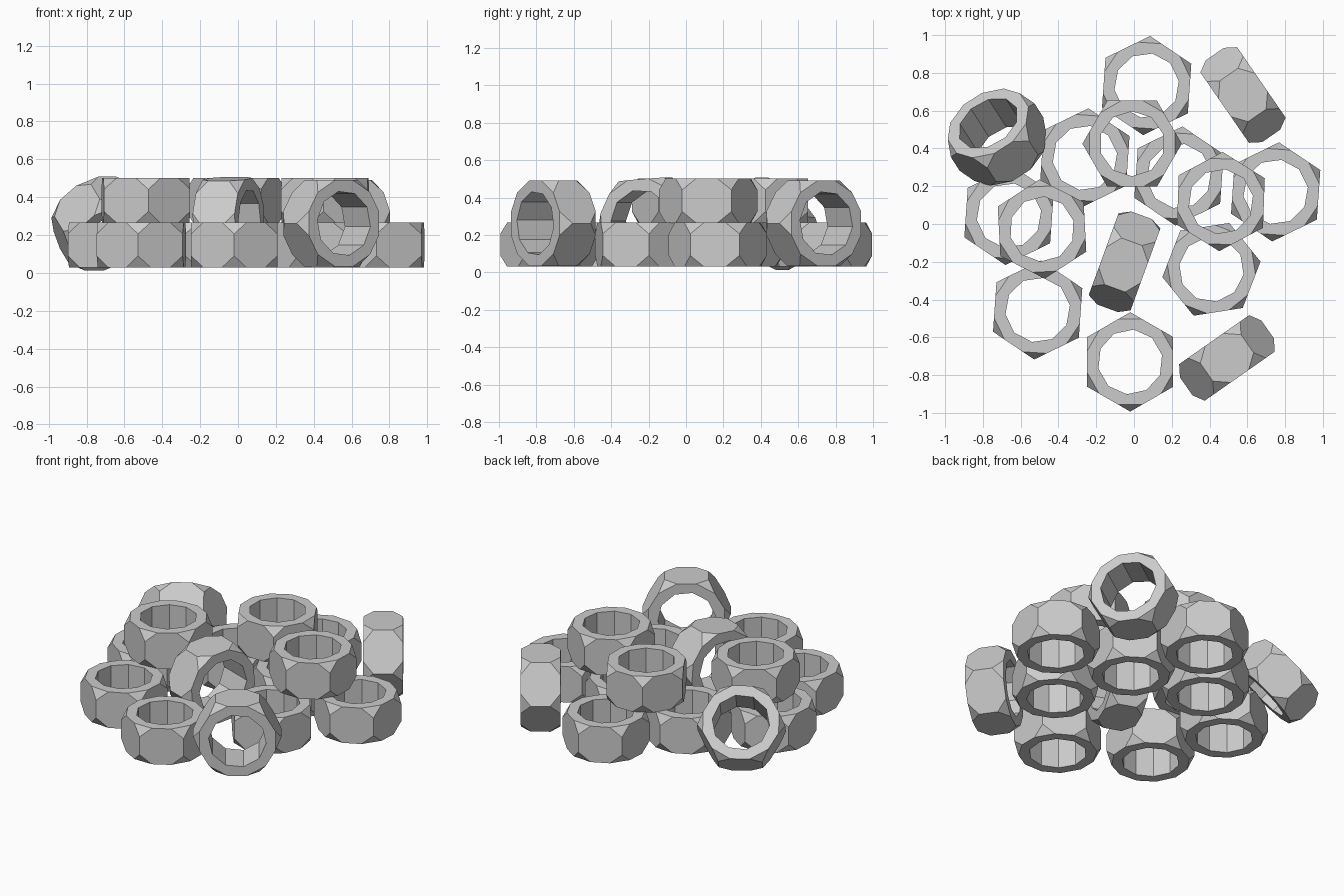
import bpy, bmesh
from math import radians, sin, cos, pi
from mathutils import Matrix, Vector

if "Cube" in bpy.data.objects:
    bpy.data.objects.remove(bpy.data.objects["Cube"], do_unlink=True)

R, HALF = 0.263, 0.118          # corner radius and half thickness of a nut
BORE, BORE_SIDES = 0.172, 10
CUT, DROP = 0.28, 0.06          # corner cut along each edge, and down the corner

steel = bpy.data.materials.new("steel_grey")
steel.use_nodes = True
colour = (0.6, 0.6, 0.6, 1)
steel.diffuse_color = colour
steel.node_tree.nodes["Principled BSDF"].inputs["Base Color"].default_value = colour


def nut_mesh():
    """Hexagonal nut with its axis on z and a corner on x."""
    bm = bmesh.new()
    corners = [Vector((R * cos(i * pi / 3), R * sin(i * pi / 3), 0)) for i in range(6)]
    # outer body with the corners cut off at both ends
    for i, c in enumerate(corners):
        for s in (-1, 1):
            bm.verts.new(c + Vector((0, 0, s * (HALF - DROP))))
            for j in (i - 1, (i + 1) % 6):
                bm.verts.new(c.lerp(corners[j], CUT) + Vector((0, 0, s * HALF)))
    bmesh.ops.convex_hull(bm, input=bm.verts[:])
    bmesh.ops.dissolve_limit(bm, angle_limit=0.01, verts=bm.verts[:], edges=bm.edges[:])
    bm.normal_update()
    caps = [f for f in bm.faces if abs(f.normal.z) > 0.99]
    rims = [list(f.edges) for f in caps]
    heights = [f.calc_center_median().z for f in caps]
    bmesh.ops.delete(bm, geom=caps, context='FACES_ONLY')
    # end rings and bore wall
    circles = []
    for rim, z in zip(rims, heights):
        made = bmesh.ops.create_circle(bm, segments=BORE_SIDES, radius=BORE,
                                       matrix=Matrix.Translation((0, 0, z)))
        circle = list({e for v in made["verts"] for e in v.link_edges})
        bmesh.ops.triangle_fill(bm, use_beauty=True, edges=rim + circle, normal=(0, 0, z))
        circles.append(circle)
    bmesh.ops.bridge_loops(bm, edges=circles[0] + circles[1])
    bmesh.ops.dissolve_limit(bm, angle_limit=0.01, verts=bm.verts[:], edges=bm.edges[:])
    bmesh.ops.recalc_face_normals(bm, faces=bm.faces[:])
    mesh = bpy.data.meshes.new("hex_nut")
    bm.to_mesh(mesh)
    bm.free()
    mesh.materials.append(steel)
    return mesh


mesh = nut_mesh()


def place(name, x, y, z, heading=0, tilt=0, roll=0):
    """Roll the nut on its axis, tip the axis over, then turn it to a heading."""
    ob = bpy.data.objects.new(name, mesh)
    ob.matrix_world = (Matrix.Translation((x, y, z))
                       @ Matrix.Rotation(radians(heading), 4, 'Z')
                       @ Matrix.Rotation(radians(tilt), 4, 'Y')
                       @ Matrix.Rotation(radians(roll), 4, 'Z'))
    bpy.context.collection.objects.link(ob)


# nuts lying flat on the lower level
lower = [(-0.02, -0.73, 30), (-0.51, -0.455, 26), (0.41, -0.24, 9), (0.75, 0.17, 26),
         (0.238, 0.254, 26), (-0.26, 0.35, 26), (-0.662, 0.045, 26), (0.067, 0.733, 26)]
for i, (x, y, turn) in enumerate(lower):
    place(f"lower_nut_{i + 1}", x, y, 0.148, roll=turn)

# nuts stacked on top
upper = [(-0.01, 0.425, 0), (0.46, 0.119, 28), (-0.487, -0.027, 33)]
for i, (x, y, turn) in enumerate(upper):
    place(f"upper_nut_{i + 1}", x, y, 0.383, roll=turn)

# nuts standing on edge
place("standing_nut_back", 0.577, 0.683, 0.262, heading=34.6, tilt=90, roll=30)
place("standing_nut_front", 0.492, -0.709, 0.262, heading=-55, tilt=90, roll=30)
place("standing_nut_middle", -0.05, -0.2, 0.27, heading=-20, tilt=90, roll=34.6)

# nut leaning at the left of the pile
place("leaning_nut", -0.725, 0.46, 0.26, heading=122.7, tilt=48, roll=30)
